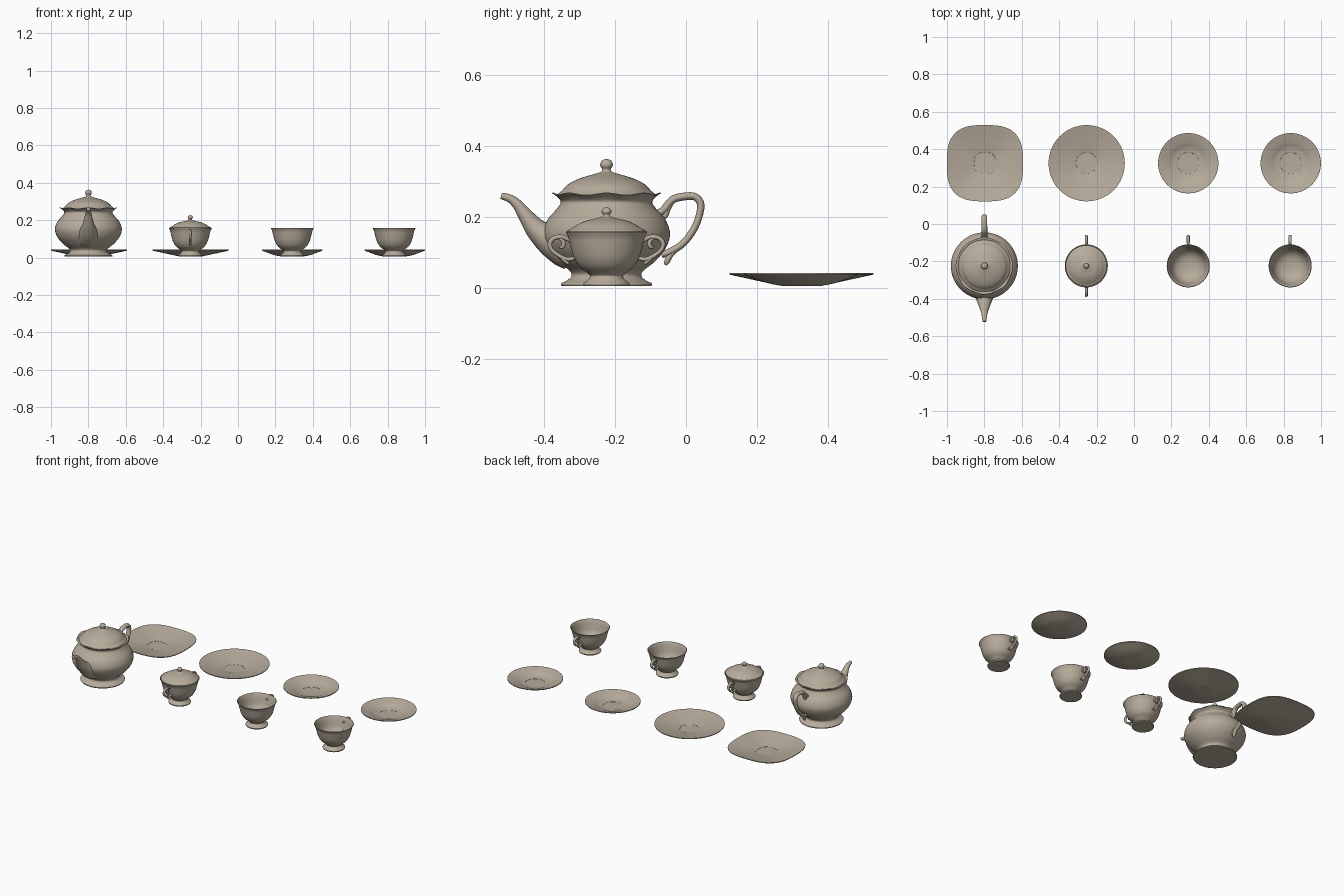
import bpy, bmesh, math
from mathutils import Vector

if "Cube" in bpy.data.objects:
    bpy.data.objects.remove(bpy.data.objects["Cube"])

clay = bpy.data.materials.new("warm_grey_ceramic")
clay.diffuse_color = (0.47, 0.41, 0.33, 1)
clay.use_nodes = True
clay.node_tree.nodes["Principled BSDF"].inputs["Base Color"].default_value = clay.diffuse_color


def spline(pts, n=5):
    """Catmull-Rom samples; a repeated point gives a crisp corner."""
    p = [Vector(a) for a in pts]
    p = [p[0]] + p + [p[-1]]
    out = []
    for i in range(1, len(p) - 2):
        a, b, c, d = p[i - 1:i + 3]
        if (b - c).length < 1e-6:
            continue
        for k in range(n):
            t = k / n
            out.append(0.5 * (2 * b + (c - a) * t + (2 * a - 5 * b + 4 * c - d) * t * t
                              + (3 * b - a - 3 * c + d) * t ** 3))
    out.append(p[-1])
    return out


def finish(name, bm, loc):
    bmesh.ops.remove_doubles(bm, verts=bm.verts, dist=1e-5)
    bmesh.ops.recalc_face_normals(bm, faces=bm.faces)
    me = bpy.data.meshes.new(name)
    bm.to_mesh(me)
    bm.free()
    ob = bpy.data.objects.new(name, me)
    bpy.context.collection.objects.link(ob)
    ob.location = loc
    me.materials.append(clay)
    bpy.ops.object.select_all(action='DESELECT')
    ob.select_set(True)
    bpy.context.view_layer.objects.active = ob
    bpy.ops.object.shade_smooth_by_angle(angle=math.radians(40))
    return ob


def skin(bm, rings, closed_ends):
    rows = [[bm.verts.new(v) for v in r] for r in rings]
    m = len(rows[0])
    for a, b in zip(rows, rows[1:]):
        for j in range(m):
            k = (j + 1) % m
            bm.faces.new((a[j], a[k], b[k], b[j]))
    if closed_ends:
        bm.faces.new(rows[0])
        bm.faces.new(rows[-1])


def lathe(name, prof, loc, power=2, wave=None, segs=64, n=5):
    """Revolve (r, z); power > 2 squares the outline, wave bends the rim."""
    rings = []
    for r, z in spline(prof, n):
        ring = []
        for j in range(segs):
            t = 2 * math.pi * j / segs
            c, s = math.cos(t), math.sin(t)
            k = max(r, 0) * (abs(c) ** power + abs(s) ** power) ** (-1 / power)
            dz = 0
            if wave:
                f = min(1, max(0, (z - wave[0]) / (wave[1] - wave[0])))
                dz = wave[2] * f * math.cos(8 * t)
                k *= 1 + wave[3] * f * math.cos(8 * t)
            ring.append((k * c, k * s, z + dz))
        rings.append(ring)
    bm = bmesh.new()
    skin(bm, rings, False)
    return finish(name, bm, loc)


def tube(name, pts, loc, mirror=1, flat=1.0, segs=16):
    """Sweep an oval along (y, z, radius) points; flat scales width in x."""
    path = spline(pts, 6)
    rings = []
    for i, (y, z, r) in enumerate(path):
        a, b = path[max(i - 1, 0)], path[min(i + 1, len(path) - 1)]
        d = Vector((b[0] - a[0], b[1] - a[1])).normalized()
        rings.append([(r * flat * math.cos(t), mirror * (y - d.y * r * math.sin(t)),
                       z + d.x * r * math.sin(t))
                      for t in (2 * math.pi * j / segs for j in range(segs))])
    bm = bmesh.new()
    skin(bm, rings, True)
    return finish(name, bm, loc)


ROW = -0.224
# teapot
pot = (-0.8, ROW, 0)
lathe("teapot_body", [(0, .005), (.127, .005), (.127, .005), (.128, .012), (.112, .02),
                      (.099, .032), (.103, .047), (.134, .072), (.165, .108), (.179, .15),
                      (.167, .19), (.142, .22), (.129, .24), (.137, .253), (.152, .263),
                      (.152, .263), (.147, .265), (.132, .258), (.12, .245), (.12, .23)],
      pot, wave=(.24, .263, .003, .012))
lathe("teapot_lid", [(.118, .25), (.138, .257), (.138, .257), (.139, .262), (.125, .274),
                     (.11, .29), (.085, .304), (.06, .313), (.032, .321), (.015, .327),
                     (.012, .334), (.017, .342), (.0175, .35), (.012, .359), (0, .363)], pot)
tube("teapot_spout", [(-.10, .11, .06), (-.125, .118, .056), (-.16, .135, .044),
                      (-.198, .165, .031), (-.228, .203, .021), (-.25, .233, .015),
                      (-.272, .251, .0115), (-.297, .259, .009)], pot, flat=1.15, segs=24)
tube("teapot_handle", [(.135, .208, .009), (.158, .216, .011), (.172, .233, .011),
                       (.188, .249, .011), (.212, .256, .011), (.247, .257, .0105),
                       (.265, .237, .0105), (.261, .202, .010), (.245, .163, .010),
                       (.217, .126, .010), (.186, .105, .010), (.155, .092, .009)],
     pot, flat=1.4)
tube("teapot_handle_upper_curl", [(.184, .246, .009), (.172, .222, .009), (.165, .203, .008),
                                  (.155, .198, .005)], pot, flat=1.2)
tube("teapot_handle_lower_curl", [(.196, .11, .009), (.18, .093, .009), (.171, .075, .008),
                                  (.166, .064, .004)], pot, flat=1.2)

# cup and sugar bowl share one profile
VESSEL = [(0, .005), (.063, .005), (.063, .005), (.065, .012), (.055, .02), (.046, .032),
          (.055, .042), (.077, .06), (.092, .085), (.101, .115), (.107, .14), (.115, .157),
          (.115, .157), (.111, .158), (.103, .14), (.096, .115), (.087, .088), (.068, .065),
          (.04, .052), (0, .048)]
HANDLE = [(.097, .128, .005), (.112, .138, .006), (.128, .143, .0065), (.147, .14, .0065),
          (.159, .127, .0065), (.156, .109, .006), (.14, .094, .006), (.12, .083, .006),
          (.104, .08, .006), (.085, .086, .005)]
CURL = [(.134, .143, .0055), (.121, .128, .006), (.124, .115, .0055), (.132, .114, .003)]
TAIL = [(.128, .088, .0055), (.117, .076, .006), (.107, .067, .004)]


def ear(label, loc, side):
    tube(label + "_handle", HANDLE, loc, side, 1.25)
    tube(label + "_handle_curl", CURL, loc, side, 1.2)
    tube(label + "_handle_tail", TAIL, loc, side, 1.2)


bowl = (-.255, ROW, 0)
lathe("sugar_bowl", VESSEL, bowl)
lathe("sugar_bowl_lid", [(.09, .15), (.108, .156), (.108, .156), (.109, .161), (.097, .168),
                         (.082, .178), (.06, .188), (.035, .194), (.014, .2), (.009, .205),
                         (.013, .211), (.0135, .217), (.009, .224), (0, .227)],
      bowl)
ear("sugar_bowl_right", bowl, 1)
ear("sugar_bowl_left", bowl, -1)

for i, x in enumerate((.29, .835), 1):
    lathe(f"cup_{i}", VESSEL, (x, ROW, 0))
    ear(f"cup_{i}", (x, ROW, 0), 1)


# plates and saucers
def plate(name, x, r, power=2):
    lathe(name, [(0, .005), (.055, .005), (.055, .005), (.1, .0145), (r, .037), (r, .037),
                 (r, .041), (r, .041), (r - .005, .041), (r * .7, .028), (.085, .0165),
                 (.06, .0115), (.056, .009), (.04, .0085), (0, .0085)],
          (x, .325, 0), power)


plate("square_plate", -.797, .203, 2.9)
plate("round_plate", -.253, .203)
plate("saucer_1", .29, .161)
plate("saucer_2", .838, .161)
